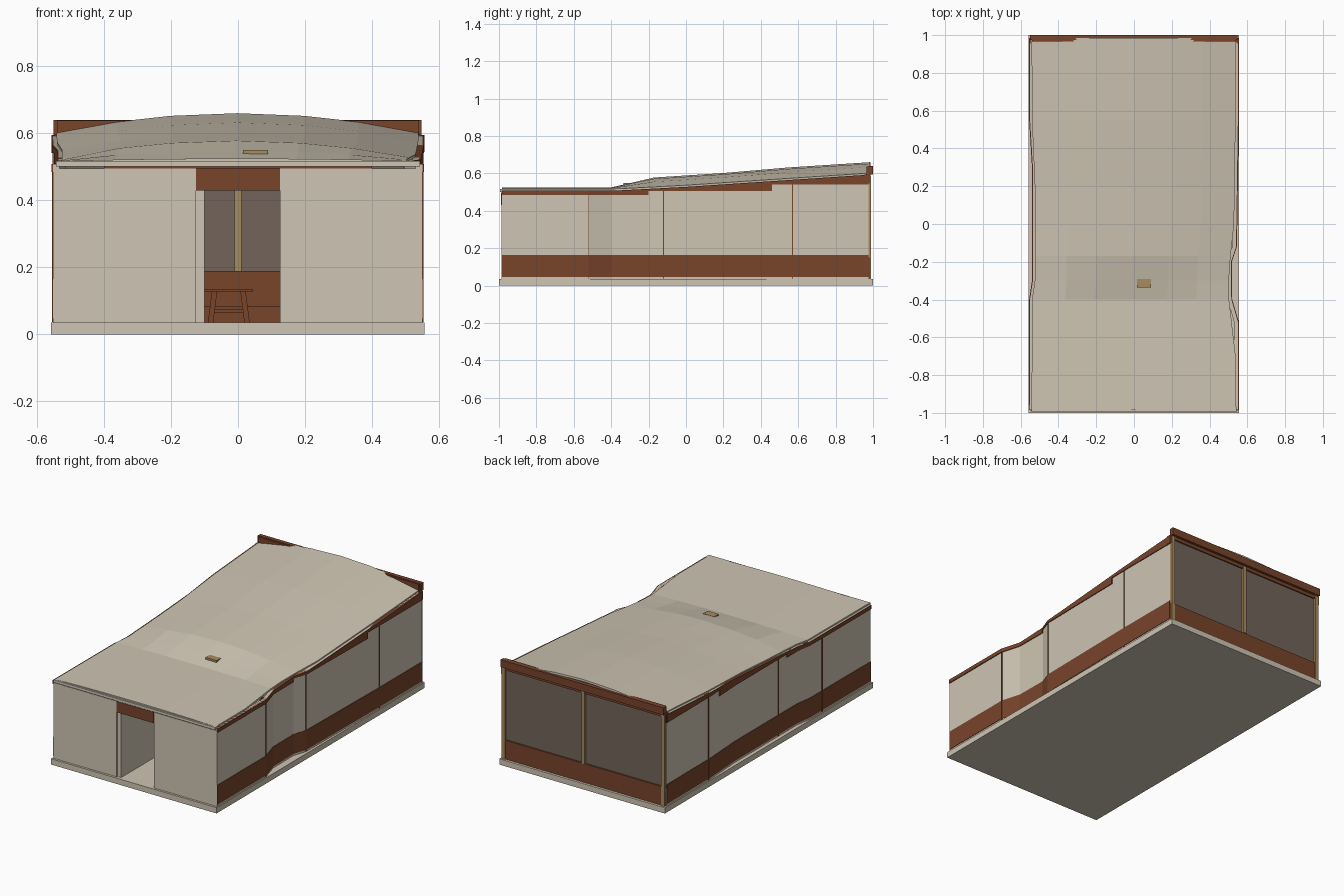
import bpy, bmesh

cube = bpy.data.objects.get("Cube")
if cube:
    bpy.data.objects.remove(cube, do_unlink=True)


def material(name, rgb):
    m = bpy.data.materials.new(name)
    m.use_nodes = True
    color = (*[(c / 255) ** 2.2 for c in rgb], 1)
    m.diffuse_color = color
    m.node_tree.nodes["Principled BSDF"].inputs["Base Color"].default_value = color
    return m


LIGHT = material("pale_plaster", (205, 196, 178))
BROWN = material("red_brown_wood", (120, 70, 47))
TAN = material("tan_wood", (166, 138, 95))
GLASS = material("dark_glass", (114, 100, 91))


def finish(name, bm, mat):
    bmesh.ops.recalc_face_normals(bm, faces=bm.faces)
    mesh = bpy.data.meshes.new(name)
    bm.to_mesh(mesh)
    bm.free()
    mesh.materials.append(mat)
    obj = bpy.data.objects.new(name, mesh)
    bpy.context.collection.objects.link(obj)
    return obj


def box(name, x, y, z, mat):
    bm = bmesh.new()
    bmesh.ops.create_cube(bm, size=1)
    for v in bm.verts:
        for i, (a, b) in enumerate((x, y, z)):
            v.co[i] = (a + b) / 2 + v.co[i] * (b - a)
    return finish(name, bm, mat)


def lerp(table, t):
    for (a, p), (b, q) in zip(table, table[1:]):
        if t <= b:
            return p + (q - p) * max(0, t - a) / (b - a)
    return table[-1][1]


# Plan lines of the walls, and heights of the eave and ridge, all along y
LEFT = [(-.985, .55), (-.52, .55), (-.4, .515), (-.2, .513), (-.12, .54), (.57, .55), (.975, .55)]
RIGHT = [(-.985, -.552), (-.4, -.55), (-.3, -.535), (.3, -.535), (.55, -.55), (.975, -.552)]
EAVE = [(-1, .508), (-.38, .508), (0, .528), (.57, .566), (.975, .593)]
RIDGE = [(-1, .525), (-.4, .525), (-.17, .578), (.2, .602), (.55, .632), (.985, .66)]


def strip(name, plan, side, y0, y1, low, high, offset, thick, mat):
    """Upright strip that follows a wall line; low and high depend on y."""
    stops = {y0, y1} | {y for y, _ in plan + EAVE if y0 < y < y1}
    bm = bmesh.new()
    rings = []
    for y in sorted(stops):
        out = lerp(plan, y) + side * offset
        inn = out - side * thick
        rings.append([bm.verts.new(p) for p in (
            (out, y, low(y)), (out, y, high(y)), (inn, y, high(y)), (inn, y, low(y)))])
    for a, b in zip(rings, rings[1:]):
        for i in range(4):
            bm.faces.new((a[i], a[i - 1], b[i - 1], b[i]))
    bm.faces.new(rings[0])
    bm.faces.new(rings[-1])
    return finish(name, bm, mat)


def eave(y):
    return lerp(EAVE, y)


# Base slab
box("base_slab", (-.558, .556), (-1, 1), (0, .035), LIGHT)

# Curving side walls with plinth band, stepped eave boards and panel joints
for label, plan, side in (("left", LEFT, 1), ("right", RIGHT, -1)):
    strip(label + "_wall", plan, side, -.985, .975, lambda y: .035, eave, 0, .02, LIGHT)
    strip(label + "_plinth_band", plan, side, -.985, .975,
          lambda y: .047, lambda y: .165, .003, .01, BROWN)
    for i, (y0, y1, z) in enumerate(((-.985, -.2, .485), (-.2, .46, .505), (.46, .975, .542))):
        strip(f"{label}_eave_board_{i + 1}", plan, side, y0, y1,
              lambda y: z, eave, .005, .025, BROWN)
    for y in (-.52, -.12, .57):
        strip(f"{label}_panel_joint", plan, side, y - .002, y + .002,
              lambda y: .037, lambda y: eave(y) - .01, .004, .01, BROWN)

# Vaulted roof, flat at the front and swelling towards the back
bm = bmesh.new()
rows = []
for y in (-.985, -.7, -.4, -.3, -.17, 0, .2, .55, .985):
    left, right = lerp(LEFT, y) - .012, lerp(RIGHT, y) + .01
    edge = eave(y) + .009
    row = []
    for u in (-1, -.67, -.37, 0, .37, .67, 1):
        x = (left + right) / 2 + u * (left - right) / 2
        row.append(bm.verts.new((x, y, edge + (lerp(RIDGE, y) - edge) * (1 - u * u))))
    rows.append(row)
for a, b in zip(rows, rows[1:]):
    for i in range(len(a) - 1):
        bm.faces.new((a[i], a[i + 1], b[i + 1], b[i]))
roof = finish("vaulted_roof", bm, LIGHT)
shell = roof.modifiers.new("thickness", "SOLIDIFY")
shell.thickness = .012
shell.offset = -1

box("roof_vent", (.015, .09), (-.335, -.292), (.53, .55), TAN)

# Front wall with a doorway and its header
box("front_wall_right", (-.55, -.125), (-.987, -.967), (.035, .495), LIGHT)
box("front_wall_left", (.125, .55), (-.987, -.967), (.035, .495), LIGHT)
box("door_header", (-.125, .125), (-.99, -.967), (.43, .497), BROWN)
box("header_strip", (-.4, .4), (-.985, -.967), (.495, .501), BROWN)
box("front_roof_edge", (-.543, .543), (-.995, -.967), (.501, .517), LIGHT)
box("entry_partition", (-.125, -.1), (-.98, -.5), (.035, .5), LIGHT)

# Glazed back wall with posts, sill board and parapet
box("back_glass", (-.54, .54), (.968, .976), (.15, .6), GLASS)
box("back_sill_board", (-.548, .548), (.965, .985), (.035, .15), BROWN)
box("inner_sill", (-.53, .53), (.93, .968), (.035, .19), BROWN)
box("back_parapet", (-.55, .548), (.975, 1), (.595, .64), BROWN)
box("back_lintel", (-.548, .548), (.962, .984), (.575, .597), BROWN)
for x in (-.537, 0, .537):
    box("back_post", (x - .011, x + .011), (.955, .99), (.15, .59), TAN)
for s in (-1, 1):
    box("back_corner_post", (s * .537 - .011, s * .537 + .011), (.97, .99), (.035, .15), TAN)
    box("parapet_return", (s * .41 - .13, s * .41 + .13), (.965, .985), (.6, .638), BROWN)
    box("parapet_end", (s * .551 - .005, s * .551 + .005), (.955, .985), (.545, .595), BROWN)

# Interior bench and trestle table
box("bench", (-.5, .5), (.8, .92), (.035, .085), BROWN)
box("table_top", (-.105, .045), (-.1, .25), (.128, .136), BROWN)
for x in (-.07, .015):
    for y in (-.05, .2):
        leg = box("table_leg", (x - .008, x + .008), (y - .01, y + .01), (.035, .128), BROWN)
        for v in leg.data.vertices:
            if v.co.z < .1:
                v.co.x += .012 if x > 0 else -.012
box("table_stretcher", (-.07, .015), (.07, .08), (.065, .075), BROWN)
